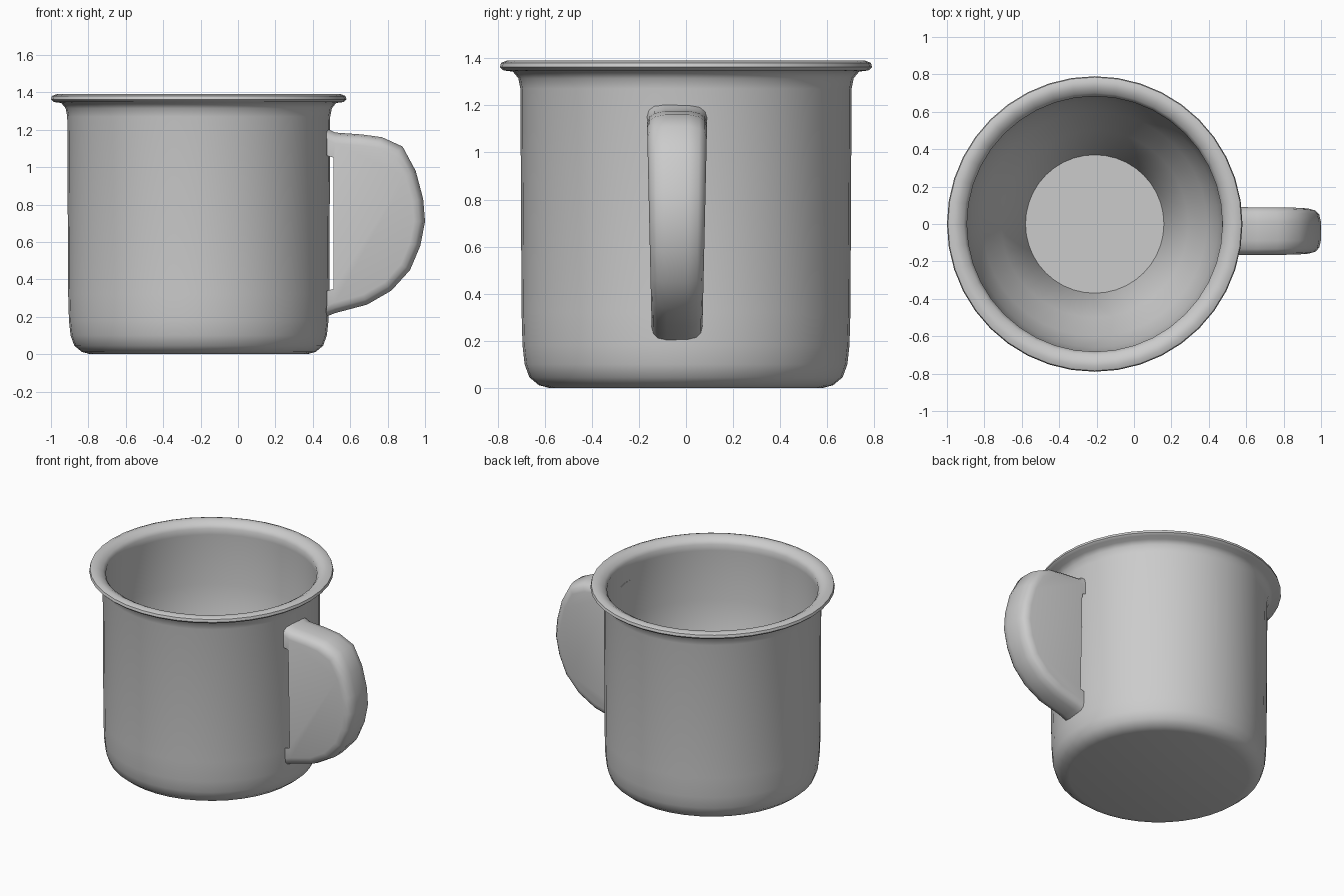
import bpy, bmesh, math

if "Cube" in bpy.data.objects:
    bpy.data.objects.remove(bpy.data.objects["Cube"])

SEGMENTS = 40
CENTER_X = -0.21


def finish(bm, name, angle):
    bmesh.ops.recalc_face_normals(bm, faces=bm.faces)
    mesh = bpy.data.meshes.new(name)
    bm.to_mesh(mesh)
    bm.free()
    ob = bpy.data.objects.new(name, mesh)
    bpy.context.collection.objects.link(ob)
    bpy.ops.object.select_all(action='DESELECT')
    ob.select_set(True)
    bpy.context.view_layer.objects.active = ob
    bpy.ops.object.shade_smooth_by_angle(angle=math.radians(angle))
    return ob


def loft(bm, rings):
    # Bridge successive closed rings and cap both ends
    loops = [[bm.verts.new(p) for p in ring] for ring in rings]
    n = len(loops[0])
    for a, b in zip(loops, loops[1:]):
        for i in range(n):
            j = (i + 1) % n
            bm.faces.new((a[i], a[j], b[j], b[i]))
    bm.faces.new(loops[0])
    bm.faces.new(loops[-1])


# Cup: one lathed skin, from the underside up, over the rim and down inside
profile = [
    (0.58, 0.0), (0.625, 0.012), (0.665, 0.045), (0.685, 0.10),
    (0.694, 0.18), (0.698, 0.32), (0.703, 1.27), (0.712, 1.315),
    (0.735, 1.343), (0.775, 1.348), (0.79, 1.362), (0.785, 1.38),
    (0.76, 1.39), (0.73, 1.385), (0.70, 1.368), (0.683, 1.345),
    (0.687, 1.30), (0.682, 0.95), (0.66, 0.75), (0.60, 0.58),
    (0.50, 0.42), (0.42, 0.25), (0.37, 0.04),
]
rings = []
for r, z in profile:
    rings.append([(CENTER_X + r * math.cos(math.tau * i / SEGMENTS),
                   r * math.sin(math.tau * i / SEGMENTS), z)
                  for i in range(SEGMENTS)])
bm = bmesh.new()
loft(bm, rings)
finish(bm, "cup", 50)

# Handle: solid D shape with rounded outer edge and flat side panels
outline = [
    (0.47, 1.21), (0.52, 1.185), (0.66, 1.175), (0.77, 1.16), (0.88, 1.11),
    (0.95, 0.98), (0.99, 0.83), (1.0, 0.71), (0.975, 0.58), (0.92, 0.45),
    (0.82, 0.34), (0.69, 0.265), (0.52, 0.22), (0.47, 0.20),
    (0.47, 0.29), (0.51, 0.30), (0.51, 1.10), (0.47, 1.11),
]
# (side position, scale towards the panel centre)
sections = [(-1, 0.88), (-0.93, 0.94), (-0.75, 0.98), (-0.4, 1.0),
            (0.4, 1.0), (0.75, 0.98), (0.93, 0.94), (1, 0.88)]
rings = []
for side, s in sections:
    ring = []
    for x, z in outline:
        half = 0.108 + 0.02 * (z - 0.2)
        ring.append((0.51 + (x - 0.51) * s, -0.038 + side * half,
                     0.7 + (z - 0.7) * s))
    rings.append(ring)
bm = bmesh.new()
loft(bm, rings)
finish(bm, "handle", 40)
